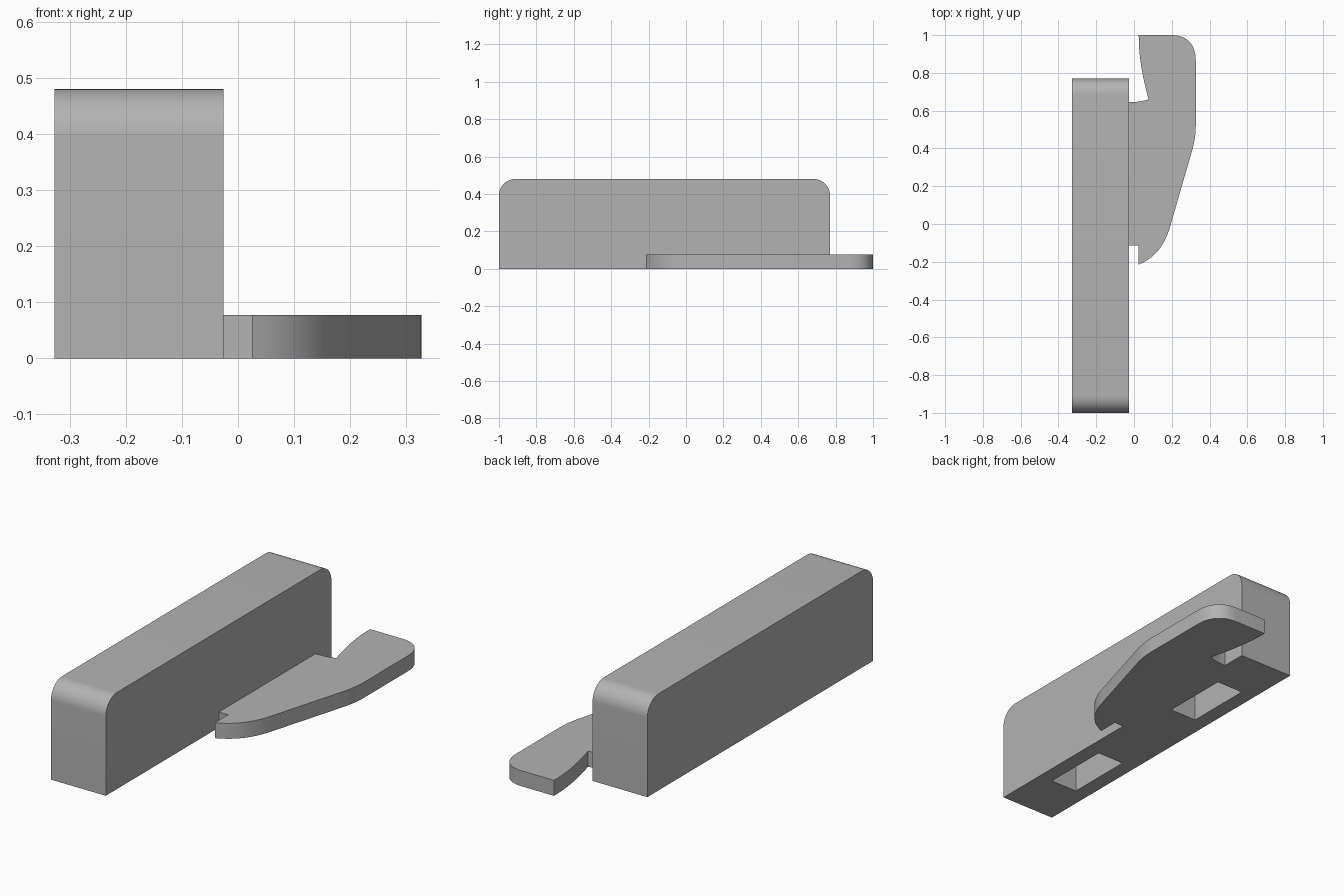
import bpy, bmesh, math
from mathutils import Vector
from mathutils.geometry import interpolate_bezier

if "Cube" in bpy.data.objects:
    bpy.data.objects.remove(bpy.data.objects["Cube"])

grey = bpy.data.materials.new("plain grey")
grey.use_nodes = True
colour = (0.45, 0.45, 0.45, 1)
grey.diffuse_color = colour
grey.node_tree.nodes["Principled BSDF"].inputs["Base Color"].default_value = colour


def extrude(name, outline, offset):
    """Extrude a closed 3D outline along an offset."""
    bm = bmesh.new()
    face = bm.faces.new([bm.verts.new(p) for p in outline])
    out = bmesh.ops.extrude_face_region(bm, geom=[face])
    verts = [v for v in out["geom"] if isinstance(v, bmesh.types.BMVert)]
    bmesh.ops.translate(bm, verts=verts, vec=offset)
    bmesh.ops.recalc_face_normals(bm, faces=bm.faces)
    mesh = bpy.data.meshes.new(name)
    bm.to_mesh(mesh)
    bm.free()
    obj = bpy.data.objects.new(name, mesh)
    bpy.context.collection.objects.link(obj)
    mesh.materials.append(grey)
    return obj


def select(obj):
    bpy.ops.object.select_all(action="DESELECT")
    obj.select_set(True)
    bpy.context.view_layer.objects.active = obj


def smooth(obj):
    select(obj)
    bpy.ops.object.shade_smooth_by_angle(angle=math.radians(30))


def curve(a, b, c, d, n=12):
    return interpolate_bezier(*[Vector((*p, 0)) for p in (a, b, c, d)], n)


# Body block: side profile with two rounded top corners
LEFT, RIGHT, FRONT, BACK, HEIGHT, R = -0.327, -0.026, -1.0, 0.77, 0.48, 0.087
MID_X, MID_Y = (LEFT + RIGHT) / 2, (FRONT + BACK) / 2
profile = [(LEFT, FRONT, 0), (LEFT, BACK, 0)]
for centre_y, start in ((BACK - R, 0), (FRONT + R, 90)):
    for i in range(13):
        a = math.radians(start + i * 7.5)
        profile.append((LEFT, centre_y + R * math.cos(a), HEIGHT - R + R * math.sin(a)))
body = extrude("body_block", profile, (RIGHT - LEFT, 0, 0))

# Two rectangular pockets in the underside
for side in (-1, 1):
    y = MID_Y + side * 0.443
    w, h = 0.074, 0.173
    base = [(MID_X + sx * w, y + sy * h, -0.1)
            for sx, sy in ((-1, -1), (1, -1), (1, 1), (-1, 1))]
    cutter = extrude("pocket_cutter", base, (0, 0, 0.42))
    cutter.hide_render = True
    cut = body.modifiers.new("pocket", "BOOLEAN")
    cut.operation, cut.solver, cut.object = "DIFFERENCE", "EXACT", cutter
    select(body)
    bpy.ops.object.modifier_apply(modifier=cut.name)
    bpy.data.objects.remove(cutter)
smooth(body)

# Flat side lever: curved outline joined to the body by a short web
outline = [Vector((RIGHT, -0.113, 0)), Vector((0.025, -0.113, 0))]
outline += curve((0.025, -0.215), (0.11, -0.18), (0.165, -0.115), (0.195, 0))
outline += curve((0.295, 0.345), (0.315, 0.41), (0.327, 0.46), (0.327, 0.52))
outline += curve((0.327, 0.865), (0.327, 0.95), (0.28, 1.0), (0.2, 1.0))
outline += curve((0.025, 1.0), (0.025, 0.88), (0.045, 0.78), (0.077, 0.66))
outline += curve((0.077, 0.66), (0.045, 0.65), (0.01, 0.645), (RIGHT, 0.645))[1:]
lever = extrude("side_lever", outline, (0, 0, 0.077))
smooth(lever)
